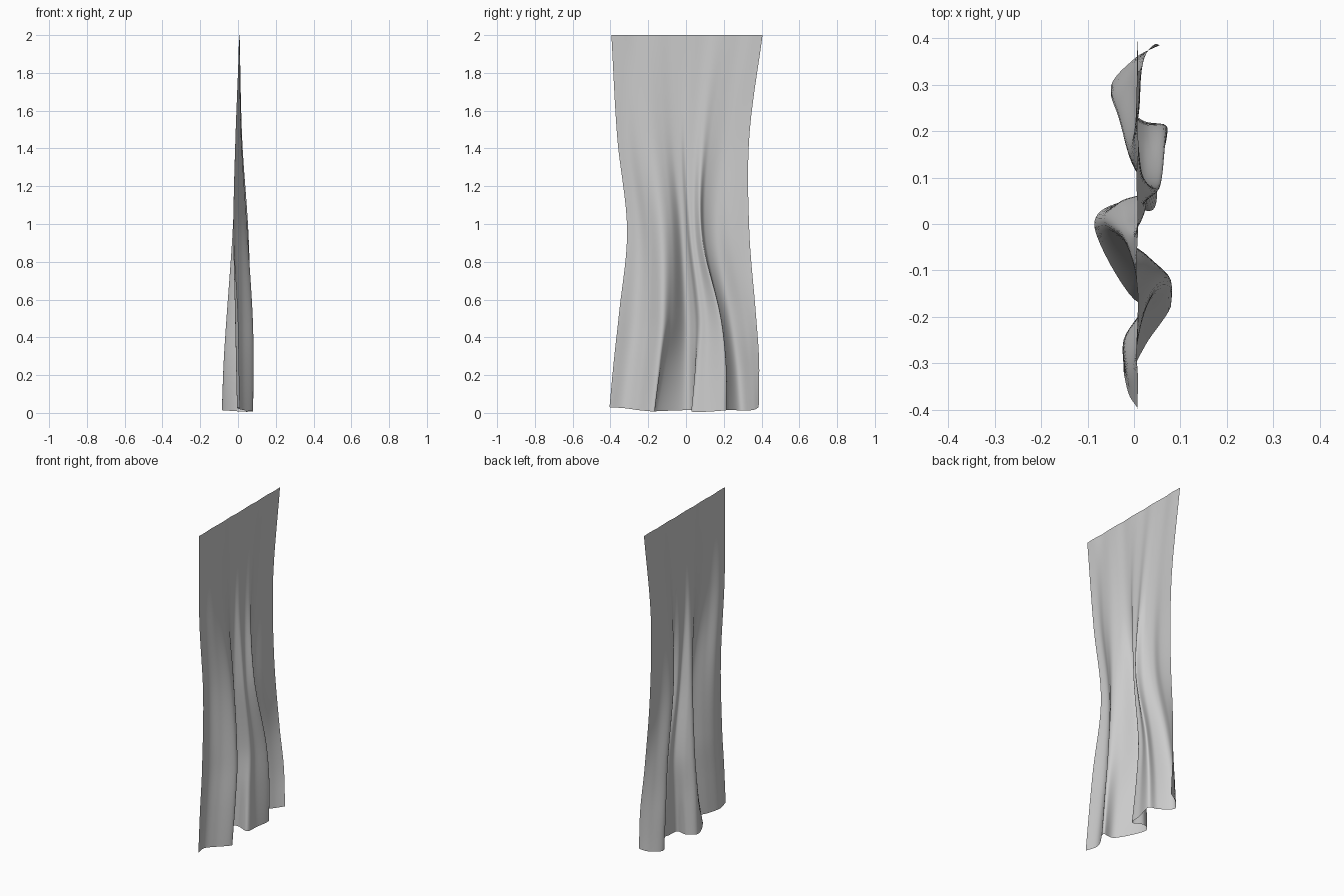
import bpy, bmesh, math
from mathutils import Vector

if "Cube" in bpy.data.objects:
    bpy.data.objects.remove(bpy.data.objects["Cube"])

# Fold cross-sections (x, y) from the left hem to the right hem, keyed by height
sections = {
    0.0: [(.01, -.405), (-.005, -.33), (.025, -.26), (.08, -.17), (.0, -.162), (-.085, -.008), (-.035, .045),
          (.04, .03), (.052, .11), (.07, .205), (.015, .225), (-.05, .29), (.0, .355), (.055, .385)],
    0.25: [(.005, -.382), (-.01, -.3), (.022, -.23), (.082, -.145), (.015, -.115), (-.075, -.005), (-.033, .045),
           (.032, .055), (.042, .115), (.072, .205), (.018, .215), (-.048, .27), (-.003, .34), (.045, .387)],
    0.5: [(.0, -.355), (-.015, -.27), (.02, -.2), (.078, -.125), (.03, -.075), (-.058, -.005), (-.03, .045),
          (.028, .07), (.035, .115), (.068, .18), (.02, .185), (-.035, .235), (-.005, .31), (.028, .37)],
    0.95: [(-.022, -.312), (-.022, -.25), (.012, -.195), (.05, -.13), (.025, -.075), (-.025, -.03), (-.02, .0),
           (.02, .02), (.025, .05), (.055, .08), (.015, .1), (-.012, .16), (.01, .24), (.015, .335)],
    1.45: [(-.012, -.364), (-.012, -.31), (.008, -.25), (.018, -.18), (.008, -.12), (-.005, -.07), (-.003, -.03),
           (.01, .0), (.012, .05), (.022, .09), (.01, .13), (.002, .19), (.006, .26), (.008, .335)],
}
# Nearly straight top edge, evenly gathered
N = 14
sections[2.0] = [(.007 + .002 * math.sin(2.2 * i), -.395 + .8 * i / (N - 1)) for i in range(N)]


def spline(keys, pts, t):
    """Smooth curve through pts at the given keys."""
    n = len(keys)
    k = max(i for i in range(n - 1) if i == 0 or keys[i] <= t)

    def slope(i):
        a, b = max(i - 1, 0), min(i + 1, n - 1)
        return (pts[b] - pts[a]) / (keys[b] - keys[a])
    h = keys[k + 1] - keys[k]
    s = (t - keys[k]) / h
    return (pts[k] * (2*s**3 - 3*s**2 + 1) + slope(k) * h * (s**3 - 2*s**2 + s)
            + pts[k + 1] * (3*s**2 - 2*s**3) + slope(k + 1) * h * (s**3 - s**2))


# Loft the cloth through the sections
COLS, ROWS = 104, 60
heights = sorted(sections)
bm = bmesh.new()
grid = []
for r in range(ROWS + 1):
    v = 2 * r / ROWS
    profile = [spline(heights, [Vector(sections[z][i]) for z in heights], v) for i in range(N)]
    row = []
    for c in range(COLS + 1):
        u = c / COLS
        p = spline(list(range(N)), profile, u * (N - 1))
        # hem lifts at both corners
        hem = .01 + .02 * abs(2*u - 1) ** 4 + .005 * math.sin(u * 19)
        row.append(bm.verts.new((p.x, p.y, v + hem * (1 - v / 2))))
    grid.append(row)
for r in range(ROWS):
    for c in range(COLS):
        bm.faces.new((grid[r][c], grid[r][c+1], grid[r+1][c+1], grid[r+1][c]))
mesh = bpy.data.meshes.new("curtain")
bm.to_mesh(mesh)
bm.free()
curtain = bpy.data.objects.new("curtain", mesh)
bpy.context.collection.objects.link(curtain)
for poly in mesh.polygons:
    poly.use_smooth = True
